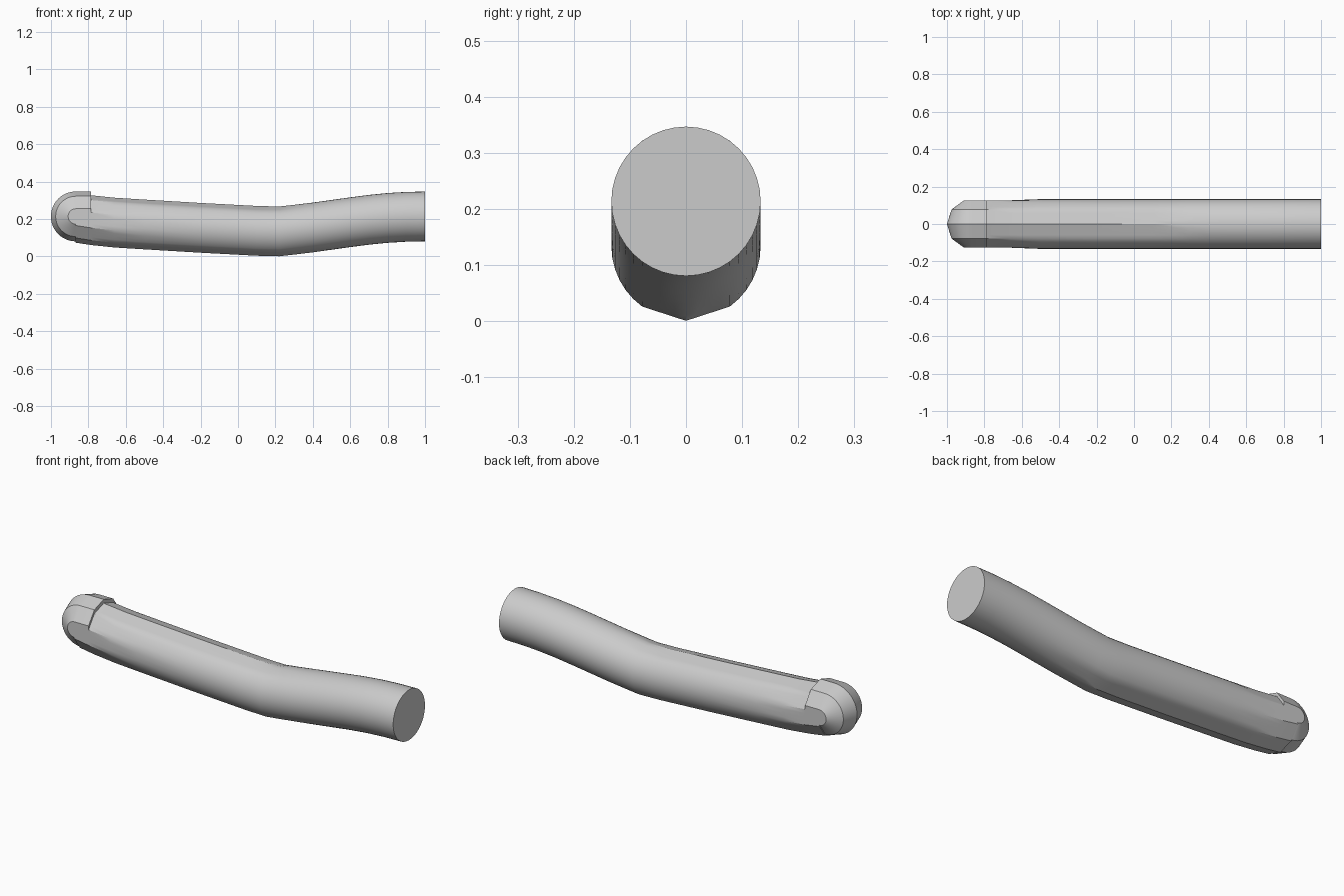
import bpy, bmesh
from math import sin, cos, pi, radians

if "Cube" in bpy.data.objects:
    bpy.data.objects.remove(bpy.data.objects["Cube"])

RADIUS = 0.133
SIDES = 10      # faceted end
SUB = 4         # points per facet, used where the tube becomes round

grey = bpy.data.materials.new("light_grey")
grey.use_nodes = True
grey.diffuse_color = (0.6, 0.6, 0.6, 1)
grey.node_tree.nodes["Principled BSDF"].inputs["Base Color"].default_value = (0.6, 0.6, 0.6, 1)


def finish(name, bm):
    bmesh.ops.remove_doubles(bm, verts=bm.verts, dist=0.0001)
    bmesh.ops.recalc_face_normals(bm, faces=bm.faces)
    mesh = bpy.data.meshes.new(name)
    bm.to_mesh(mesh)
    bm.free()
    mesh.materials.append(grey)
    obj = bpy.data.objects.new(name, mesh)
    bpy.context.collection.objects.link(obj)
    bpy.ops.object.select_all(action='DESELECT')
    obj.select_set(True)
    bpy.context.view_layer.objects.active = obj
    bpy.ops.object.shade_smooth_by_angle(angle=radians(30))
    return obj


def loft(bm, rows, closed):
    rings = [[bm.verts.new(p) for p in row] for row in rows]
    for a, b in zip(rings, rings[1:]):
        n = len(a)
        for i in range(n if closed else n - 1):
            j = (i + 1) % n
            bm.faces.new((a[i], a[j], b[j], b[i]))
    return rings


def ramp(x, start, end):
    t = min(1, max(0, (x - start) / (end - start)))
    return t * t * (3 - 2 * t)


def section(x, z):
    """Ten-sided ring whose flanks, then top, then keel turn round along x."""
    points = []
    for i in range(SIDES * SUB):
        a = 2 * pi * i / (SIDES * SUB)      # zero is straight down
        k, t = divmod(i, SUB)
        t /= SUB
        a0, a1 = 2 * pi * k / SIDES, 2 * pi * (k + 1) / SIDES
        flat = (sin(a0) * (1 - t) + sin(a1) * t, cos(a0) * (1 - t) + cos(a1) * t)
        if k in (0, SIDES - 1):
            blend = ramp(x, 0.22, 0.6)
        elif k in (SIDES // 2 - 1, SIDES // 2):
            blend = ramp(x, 0.1, 0.4)
        else:
            blend = ramp(x, -0.68, -0.5)
        y = flat[0] * (1 - blend) + sin(a) * blend
        d = flat[1] * (1 - blend) + cos(a) * blend
        points.append((x, y * RADIUS, z - d * RADIUS))
    return points


# Curved tube: centre heights along its length
spine = [(-0.87, 0.207), (-0.785, 0.194), (-0.66, 0.181), (-0.5, 0.171),
         (-0.2, 0.153), (0.1, 0.137), (0.22, 0.134), (0.3, 0.143),
         (0.4, 0.155), (0.5, 0.169), (0.6, 0.183), (0.7, 0.196),
         (0.8, 0.206), (0.9, 0.212), (1.0, 0.214)]
bm = bmesh.new()
rings = loft(bm, [section(x, z) for x, z in spine], True)
bm.faces.new(rings[0])
bm.faces.new(rings[-1])
finish("curved_tube", bm)

# Rounded end cap: half profile turned about the crosswise axis
CX, CZ, LIP = -0.867, 0.214, -0.785
CAP = RADIUS + 0.0004
half = [(CAP * cos(radians(18)), 0)]
half += [(CAP * sin(radians(a)), CAP * cos(radians(a))) for a in (72, 36, 0, -36, -72)]
half += [(-half[0][0], 0)]
rows = [[(LIP, y, CZ + r) for y, r in half]]
for i in range(25):
    a = pi * i / 24
    rows.append([(CX - r * sin(a), y, CZ + r * cos(a)) for y, r in half])
bm = bmesh.new()
rings = loft(bm, rows, False)
bm.faces.new(rings[0])
# flat cheeks beside the axis collapse cleanly when doubles merge
finish("rounded_end_cap", bm)
